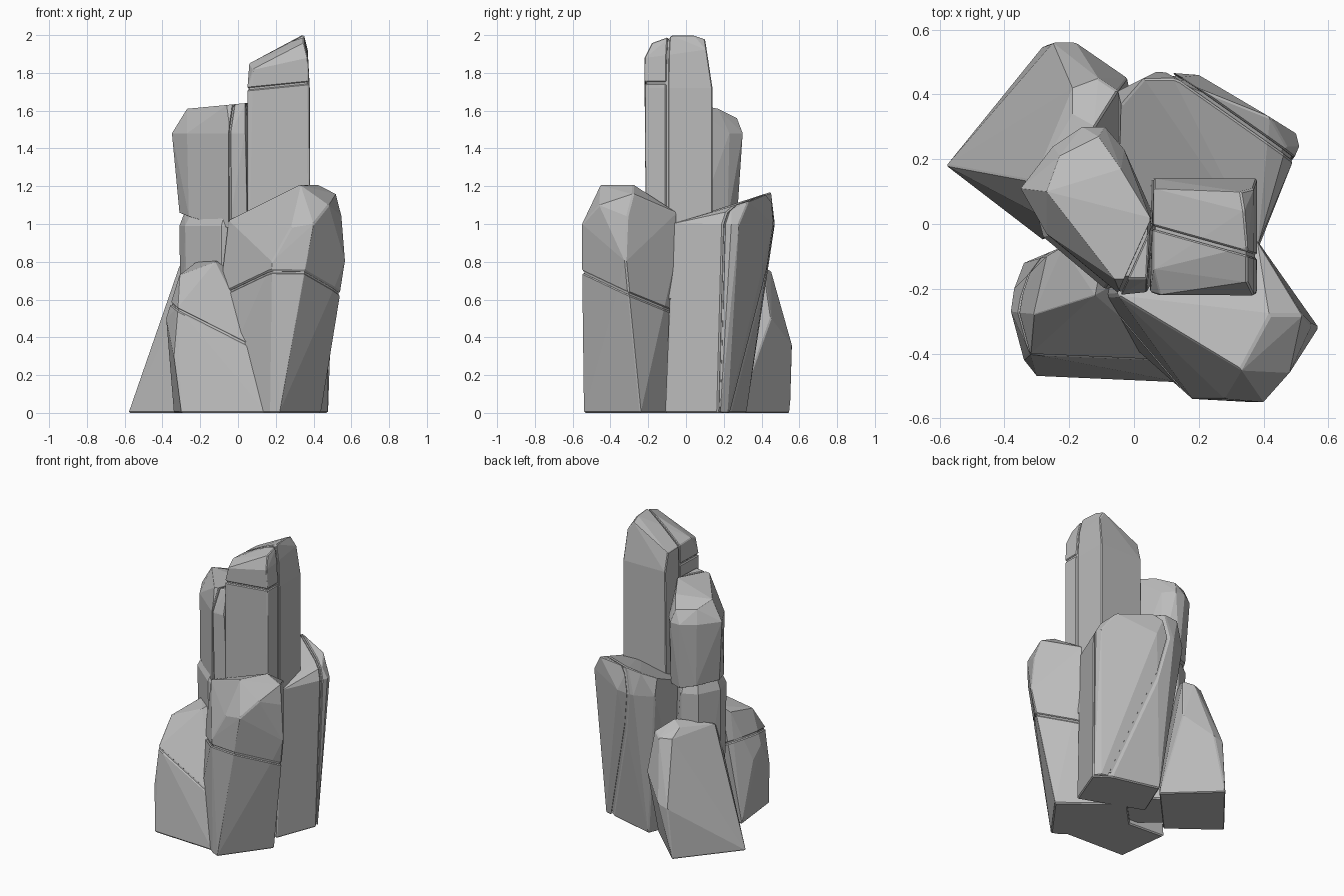
import bpy, bmesh, math
from mathutils import Vector

cube = bpy.data.objects.get("Cube")
if cube:
    bpy.data.objects.remove(cube, do_unlink=True)

# One stone colour for everything
stone = bpy.data.materials.new("grey_stone")
stone.use_nodes = True
stone.diffuse_color = (0.5, 0.5, 0.5, 1)
stone.node_tree.nodes["Principled BSDF"].inputs["Base Color"].default_value = stone.diffuse_color

UNIT = 0.01      # corner points are written in hundredths
GAP = 0.005      # half width of a crack


def hull_mesh(points):
    """Closed convex boulder around the points."""
    bm = bmesh.new()
    for p in points:
        bm.verts.new(p)
    bmesh.ops.remove_doubles(bm, verts=bm.verts, dist=GAP / 2)
    result = bmesh.ops.convex_hull(bm, input=bm.verts)
    loose = {v for v in result["geom_interior"] + result["geom_unused"]
             if isinstance(v, bmesh.types.BMVert)}
    bmesh.ops.delete(bm, geom=list(loose), context="VERTS")
    bmesh.ops.recalc_face_normals(bm, faces=bm.faces)
    return bm


def clip(points, origin, normal):
    """Corner points of the part of a boulder behind a plane."""
    bm = hull_mesh(points)
    bmesh.ops.bisect_plane(bm, geom=bm.verts[:] + bm.edges[:] + bm.faces[:],
                           plane_co=origin, plane_no=normal, clear_outer=True)
    kept = [v.co.copy() for v in bm.verts]
    bm.free()
    return kept


def split(points, origin, normal):
    """Two halves of a boulder with a narrow crack between them."""
    n = Vector(normal).normalized()
    o = Vector(origin) * UNIT
    return [clip(points, o - n * GAP, n), clip(points, o + n * GAP, -n)]


def add_stone(name, points, bevel):
    bm = hull_mesh(points)
    bmesh.ops.dissolve_limit(bm, angle_limit=math.radians(3),
                             verts=bm.verts, edges=bm.edges)
    mesh = bpy.data.meshes.new(name)
    bm.to_mesh(mesh)
    bm.free()
    mesh.materials.append(stone)
    obj = bpy.data.objects.new(name, mesh)
    bpy.context.collection.objects.link(obj)
    if bevel:
        mod = obj.modifiers.new("worn_edges", "BEVEL")
        mod.width = bevel
        mod.segments = 1
        mod.limit_method = "ANGLE"
        mod.angle_limit = math.radians(40)


def rock(name, corners, cracks=(), bevel=0.007):
    """Boulder cut by cracks; each crack is (piece number, point, normal)."""
    whole = [Vector(c) * UNIT for c in corners]
    pieces = [whole]
    for index, origin, normal in cracks:
        pieces[index:index + 1] = split(pieces[index], origin, normal)
    for number, piece in enumerate(pieces):
        add_stone(f"{name}_piece_{number + 1}", piece, bevel)
    # Slightly smaller core closes the bottom of the cracks
    if cracks:
        centre = sum(whole, Vector()) / len(whole)
        add_stone(name + "_core", [centre + (p - centre) * 0.96 for p in whole], 0)


def ring(z, *outline):
    """Corners of a level outline."""
    return [(x, y, z) for x, y in outline]


# Tall pillar, split into a back slab and a two-part front slab
rock("tall_pillar",
     ring(60, (5, -21), (38, -21), (38, 14), (5, 14))
     + ring(172, (5, -21), (38, -21), (38, 14), (6, 14))
     + [(6, 11, 184), (6, -14, 185), (8, -22, 182), (37, -22, 188),
        (33, 10, 198), (37, 11, 192), (34, 4, 200), (35, -7, 200), (35, -18, 196)],
     [(0, (20, -5, 150), (0.28, 1, 0)), (0, (20, -20, 173), (-0.1, 0, 1))])

# Second pillar, an upper block resting on a lower block
rock("upper_left_pillar",
     [(-31, 8, 106), (-26, -4, 104), (-5, -21, 98), (5, -19, 97),
      (5, 5, 98), (-4, 22, 102), (-14, 27, 103), (-23, 22, 105)]
     + ring(148, (-35, 11), (-27, -3), (-4, -22), (4, -21), (6, 0),
            (-3, 23), (-9, 30), (-16, 30), (-25, 24))
     + [(-27, 10, 161), (-6, -17, 163), (4, -17, 164), (5, 2, 164),
        (-4, 17, 161), (-11, 27, 156), (-23, 21, 157)],
     [(0, (-3, -18, 140), (1, -0.45, 0))])
rock("lower_left_pillar",
     ring(3, (-30, 6), (-26, -4), (-8, -19), (5, -15), (5, 10), (-14, 25), (-24, 20))
     + ring(99, (-31, 7), (-28, -4), (-9, -20), (4, -18), (5, 5), (-14, 26), (-24, 21))
     + ring(107, (-28, 7), (-24, -3), (-7, -17), (3, -15), (3, 5), (-14, 23), (-22, 19)))

# Front right boulder with a tilted crack around its waist
rock("front_right_boulder",
     ring(0, (17, -52), (22, -54), (44, -24), (9, 4), (-17, -23))
     + ring(80, (57, -32), (36, -55), (18, -54), (38, -6), (-6, -22))
     + [(-5, -22, 102), (-5, -19, 100), (51, -29, 63), (33, -45, 121), (42, -28, 121),
        (36, -11, 109), (38, -5, 106), (52, -28, 116), (55, -31, 104),
        (48, -46, 110), (40, -55, 100), (28, -54, 98)],
     [(0, (17, -54, 75), (0.04, 0.44, 1))])

# Back right boulder with a slab along its outer side
rock("back_right_boulder",
     ring(0, (37, -11), (48, 18), (45, 22), (6, 32), (-5, 5))
     + ring(100, (38, -7), (51, 24), (50, 28), (20, 46), (7, 47), (-5, 41))
     + [(38, -6, 92), (-5, -6, 92), (39, 25, 108), (42, 33, 112), (47, 24, 107),
        (12, 45, 117), (3, 45, 116), (-4, 37, 111)],
     [(0, (38, 28, 105), (0.57, 0.82, -0.03))])

# Back left wedge leaning on the pillars
rock("back_left_wedge",
     ring(0, (-58, 18), (-28, 55), (2, 27), (-28, -5))
     + [(-25, 56, 34), (-18, 56, 36), (-2, 45, 50), (-19, 42, 75), (-11, 45, 75),
        (-5, 41, 77), (-12, 30, 83), (-19, 34, 80), (-31, 13, 78), (-24, 0, 70)],
     bevel=0.006)

# Front left boulder with a sloping crack
rock("front_left_boulder",
     ring(0, (-30, -47), (15, -49), (18, -44), (10, -15), (-34, -12))
     + [(-34, -42, 30), (-37, -20, 42), (-38, -27, 50), (-32, -40, 56),
        (-31, -28, 73), (-27, -10, 76), (-22, -7, 80), (-10, -12, 81),
        (-12, -22, 80), (0, -15, 74), (11, -42, 34), (12, -15, 42)],
     [(0, (-32, -40, 55), (0.5, -0.1, 1))])
